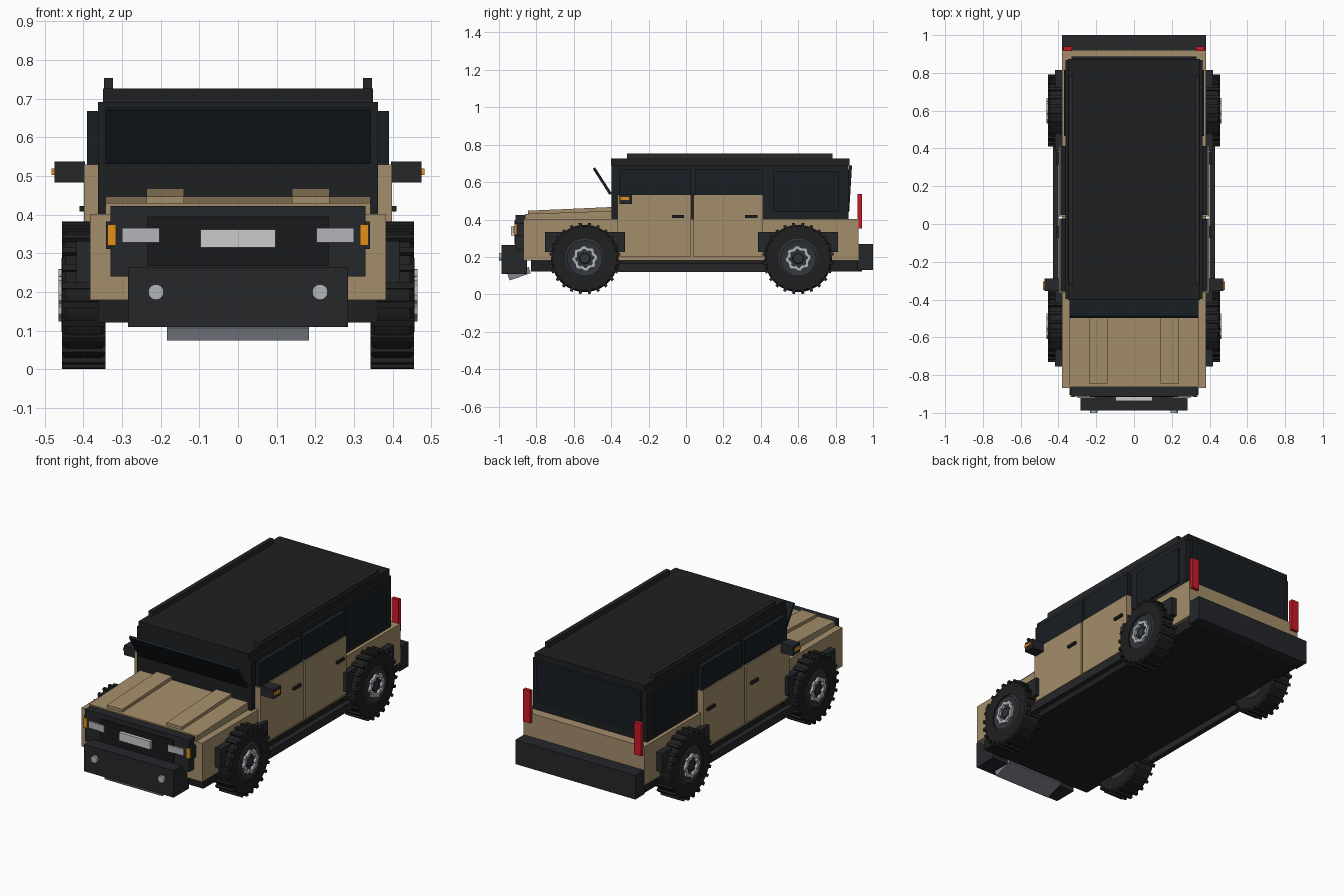
import bpy, bmesh, math
from mathutils import Matrix

if "Cube" in bpy.data.objects:
    bpy.data.objects.remove(bpy.data.objects["Cube"])


def mat(name, r, g, b):
    m = bpy.data.materials.new(name)
    m.diffuse_color = (r, g, b, 1)
    m.use_nodes = True
    m.node_tree.nodes["Principled BSDF"].inputs["Base Color"].default_value = m.diffuse_color
    return m


TAN = mat("tan_paint", 0.37, 0.27, 0.145)
BLACK = mat("black_trim", 0.013, 0.014, 0.015)
DARK = mat("dark_plastic", 0.018, 0.020, 0.023)
GRILLE = mat("grille_black", 0.009, 0.010, 0.012)
GLASS = mat("glass", 0.009, 0.013, 0.018)
RUBBER = mat("rubber", 0.014, 0.014, 0.015)
RIM = mat("rim_dark", 0.03, 0.035, 0.042)
SILVER = mat("silver", 0.45, 0.46, 0.48)
STEEL = mat("steel", 0.22, 0.24, 0.27)
WHITE = mat("plate_white", 0.7, 0.7, 0.7)
ORANGE = mat("orange", 0.75, 0.28, 0.01)
RED = mat("red", 0.6, 0.01, 0.02)


def finish(name, bm, m):
    bmesh.ops.recalc_face_normals(bm, faces=bm.faces)
    me = bpy.data.meshes.new(name)
    bm.to_mesh(me)
    bm.free()
    me.materials.append(m)
    ob = bpy.data.objects.new(name, me)
    bpy.context.collection.objects.link(ob)
    return ob


def box(name, m, x, y, z, tilt=0):
    """Box from (min, max) ranges, tilted about its own x axis."""
    bm = bmesh.new()
    size = [b - a for a, b in (x, y, z)]
    bmesh.ops.create_cube(bm, size=1, matrix=Matrix.Diagonal((*size, 1)))
    ob = finish(name, bm, m)
    ob.location = [(a + b) / 2 for a, b in (x, y, z)]
    ob.rotation_euler.x = tilt
    return ob


def pair(name, m, x, y, z, tilt=0):
    box(name + "_right", m, x, y, z, tilt)
    box(name + "_left", m, (-x[1], -x[0]), y, z, tilt)


def prism(name, m, x, profile):
    """Extrude a (y, z) side profile across the x range."""
    bm = bmesh.new()
    f = bm.faces.new([bm.verts.new((x[0], y, z)) for y, z in profile])
    r = bmesh.ops.extrude_face_region(bm, geom=[f])
    vs = [v for v in r["geom"] if isinstance(v, bmesh.types.BMVert)]
    bmesh.ops.translate(bm, verts=vs, vec=(x[1] - x[0], 0, 0))
    return finish(name, bm, m)


def lathe(name, m, profile, n, side, y, z, wobble=lambda i: 0, closed=True):
    """Revolve (x, radius) points about a wheel axle."""
    bm = bmesh.new()
    rings = []
    for i in range(n):
        a = 2 * math.pi * i / n
        rings.append([bm.verts.new((side * px, y + (r + wobble(i)) * math.cos(a),
                                    z + (r + wobble(i)) * math.sin(a))) for px, r in profile])
    k = len(profile)
    for i in range(n):
        p, q = rings[i], rings[(i + 1) % n]
        for j in range(k if closed else k - 1):
            bm.faces.new((p[j], p[(j + 1) % k], q[(j + 1) % k], q[j]))
    if not closed:
        bm.faces.new([r[0] for r in rings])
        bm.faces.new([r[-1] for r in rings])
    return finish(name, bm, m)


# body, hood and undercarriage
box("lower_body", TAN, (-0.382, 0.382), (-0.868, 0.922), (0.18, 0.402))
prism("hood", TAN, (-0.342, 0.342), [(-0.86, 0.40), (-0.39, 0.40), (-0.39, 0.446), (-0.86, 0.43)])
for s in (1, -1):
    prism("hood_rib", TAN, (s * 0.14, s * 0.237),
          [(-0.845, 0.42), (-0.39, 0.43), (-0.39, 0.467), (-0.845, 0.447)])
box("underbody", RUBBER, (-0.362, 0.362), (-0.83, 0.94), (0.122, 0.183))
pair("side_step", DARK, (0.40, 0.43), (-0.36, 0.47), (0.12, 0.165))

# cabin, roof and roof rails
box("cabin", BLACK, (-0.362, 0.362), (-0.397, 0.868), (0.40, 0.692))
box("roof", BLACK, (-0.349, 0.349), (-0.402, 0.873), (0.69, 0.726))
pair("roof_rail", DARK, (0.323, 0.346), (-0.315, 0.782), (0.72, 0.754))

# windows
box("windshield", GLASS, (-0.342, 0.342), (-0.455, -0.440), (0.522, 0.688), 0.57)
box("rear_window", GLASS, (-0.33, 0.33), (0.864, 0.880), (0.44, 0.69), -0.06)
pair("rear_side_window", GLASS, (0.355, 0.371), (0.465, 0.815), (0.44, 0.656))

# doors with glass and handles
for label, y0, y1, h in (("front", -0.365, 0.028, -0.075), ("rear", 0.04, 0.412, 0.316)):
    pair(label + "_door", TAN, (0.36, 0.398), (y0, y1), (0.20, 0.53))
    pair(label + "_door_glass", GLASS, (0.36, 0.390), (y0 + 0.008, y1 - 0.002), (0.52, 0.668))
    pair(label + "_door_handle", BLACK, (0.395, 0.410), (h, h + 0.065), (0.408, 0.423))

# mirrors with indicators
pair("mirror", DARK, (0.395, 0.474), (-0.355, -0.288), (0.483, 0.537))
pair("mirror_indicator", ORANGE, (0.47, 0.482), (-0.35, -0.305), (0.503, 0.52))

# front end
box("nose_panel", DARK, (-0.33, 0.33), (-0.912, -0.86), (0.24, 0.423))
box("lamp_band", DARK, (-0.341, 0.341), (-0.905, -0.86), (0.312, 0.382))
box("grille", GRILLE, (-0.234, 0.234), (-0.917, -0.90), (0.267, 0.396))
pair("headlight", SILVER, (0.203, 0.30), (-0.922, -0.90), (0.328, 0.366))
pair("turn_signal", ORANGE, (0.315, 0.337), (-0.916, -0.89), (0.32, 0.375))
box("front_plate", WHITE, (-0.097, 0.097), (-0.936, -0.91), (0.315, 0.362))
box("front_bumper", DARK, (-0.284, 0.284), (-0.987, -0.85), (0.11, 0.264))
box("skid_plate", STEEL, (-0.183, 0.183), (-0.952, -0.832), (0.093, 0.128), 0.33)
for s in (1, -1):
    bm = bmesh.new()
    bmesh.ops.create_cone(bm, cap_ends=True, segments=24, radius1=0.02, radius2=0.02, depth=0.03,
                          matrix=Matrix.Translation((s * 0.212, -0.985, 0.2))
                          @ Matrix.Rotation(math.pi / 2, 4, 'X'))
    finish("fog_light", bm, SILVER)

# rear end
box("rear_bumper", DARK, (-0.38, 0.38), (0.918, 1.0), (0.13, 0.268))
pair("tail_light", RED, (0.328, 0.374), (0.917, 0.94), (0.353, 0.537))

# wheels and arches
R, CZ = 0.18, 0.192
for label, cy in (("front", -0.541), ("rear", 0.6)):
    pair(label + "_arch", DARK, (0.37, 0.418), (cy - 0.214, cy + 0.214), (0.225, 0.332))
    for s in (1, -1):
        lathe(label + "_tire", RUBBER, [(0.343, 0.105), (0.343, R - 0.01), (0.353, R), (0.445, R),
                                        (0.455, R - 0.01), (0.455, 0.105)], 48, s, cy, CZ)
        lathe(label + "_rim", RIM, [(0.35, 0.106), (0.45, 0.106), (0.456, 0.095), (0.45, 0.07),
                                    (0.45, 0.03), (0.456, 0.025)], 32, s, cy, CZ, closed=False)
        lathe(label + "_hub_ring", SILVER, [(0.445, 0.044), (0.445, 0.063), (0.464, 0.063), (0.464, 0.044)],
              32, s, cy, CZ, wobble=lambda i: 0.005 if i % 4 < 2 else -0.003)
        # tread blocks around the tire
        bm = bmesh.new()
        for i in range(24):
            a = 2 * math.pi * (i + 0.5) / 24
            bmesh.ops.create_cube(bm, size=1, matrix=Matrix.Translation((s * 0.399, cy, CZ))
                                  @ Matrix.Rotation(a, 4, 'X') @ Matrix.Translation((0, 0, R))
                                  @ Matrix.Diagonal((0.113, 0.016, 0.022, 1)))
        finish(label + "_tread", bm, RUBBER)
